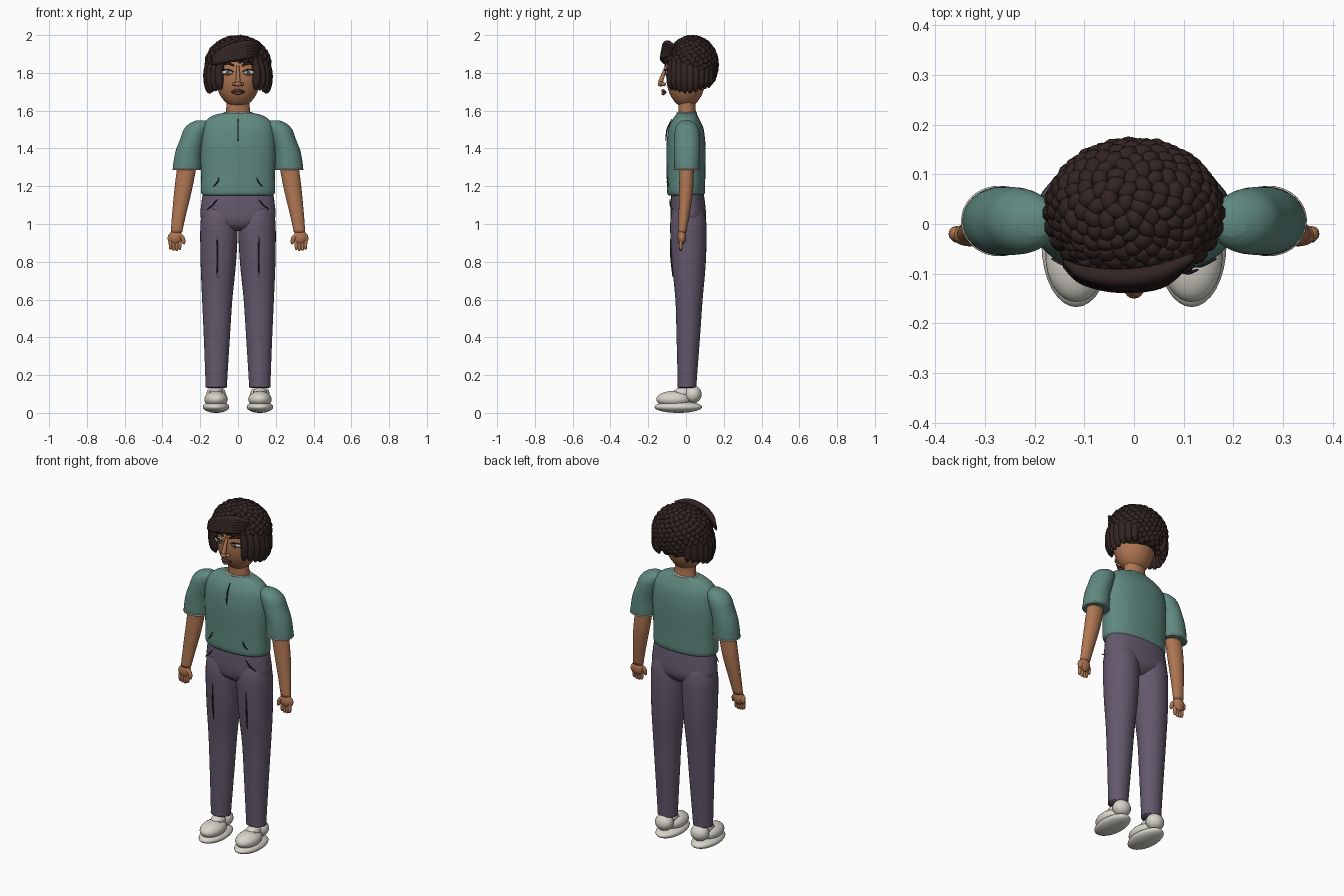
import bpy, bmesh, math, random
from mathutils import Vector, Matrix

if "Cube" in bpy.data.objects:
    bpy.data.objects.remove(bpy.data.objects["Cube"])

random.seed(4)


def material(name, rgb):
    m = bpy.data.materials.new(name)
    m.diffuse_color = (*rgb, 1)
    m.use_nodes = True
    m.node_tree.nodes["Principled BSDF"].inputs["Base Color"].default_value = m.diffuse_color
    return m


SKIN = material("skin", (.43, .18, .085))
LIP = material("lip", (.13, .05, .045))
HAIR = material("hair", (.032, .018, .016))
SHIRT = material("shirt", (.115, .25, .215))
PANTS = material("pants", (.125, .098, .15))
CREAM = material("cream", (.68, .66, .59))
DARK = material("dark_line", (.02, .02, .025))
IRIS = material("iris", (.08, .10, .09))


def finish(name, bm, mat):
    bmesh.ops.recalc_face_normals(bm, faces=bm.faces[:])
    for f in bm.faces:
        f.smooth = True
    me = bpy.data.meshes.new(name)
    bm.to_mesh(me)
    bm.free()
    me.materials.append(mat)
    ob = bpy.data.objects.new(name, me)
    bpy.context.collection.objects.link(ob)
    return ob


def spline(rows, steps):
    """Catmull-Rom through tuples of numbers."""
    v = [Vector(r) for r in rows]
    v = [v[0]] + v + [v[-1]]
    out = []
    for a, b, c, d in zip(v, v[1:], v[2:], v[3:]):
        for i in range(steps):
            t = i / steps
            out.append(.5 * (2*b + (c - a)*t + (2*a - 5*b + 4*c - d)*t*t + (3*b - a - 3*c + d)*t**3))
    return out + [v[-1]]


def skin_rings(name, rings, mat):
    bm = bmesh.new()
    loops = [[bm.verts.new(p) for p in r] for r in rings]
    for a, b in zip(loops, loops[1:]):
        for i in range(len(a)):
            j = (i + 1) % len(a)
            bm.faces.new((a[i], a[j], b[j], b[i]))
    bm.faces.new(loops[0])
    bm.faces.new(loops[-1])
    return finish(name, bm, mat)


def loft(name, rows, mat, s=1, e=2.0, n=32, steps=4):
    """Stack of level superellipses: (cx, cy, z, rx, ry)."""
    rings = []
    for cx, cy, z, rx, ry in spline(rows, steps):
        ring = []
        for i in range(n):
            a = math.tau * i / n
            c, d = math.cos(a), math.sin(a)
            ring.append((s*cx + abs(rx) * math.copysign(abs(c)**(2/e), c),
                         cy + abs(ry) * math.copysign(abs(d)**(2/e), d), z))
        rings.append(ring)
    return skin_rings(name, rings, mat)


def tube(name, rows, mat, n=8, steps=5):
    """Round tube along (x, y, z, radius)."""
    pts = spline(rows, steps)
    rings = []
    for i, p in enumerate(pts):
        d = (pts[min(i+1, len(pts)-1)] - pts[max(i-1, 0)]).to_3d().normalized()
        u = d.cross(Vector((.3, 1, .2))).normalized()
        w = d.cross(u)
        rings.append([p.to_3d() + p[3] * (u*math.cos(math.tau*k/n) + w*math.sin(math.tau*k/n)) for k in range(n)])
    return skin_rings(name, rings, mat)


def blob(name, c, r, mat, seg=24):
    bm = bmesh.new()
    bmesh.ops.create_uvsphere(bm, u_segments=seg, v_segments=seg // 2, radius=1,
                              matrix=Matrix.Translation(c) @ Matrix.Diagonal((*r, 1)))
    return finish(name, bm, mat)


# Torso, neck and head
loft("shirt_torso", [(0, 0, 1.15, .175, .085), (0, 0, 1.165, .195, .10), (0, 0, 1.25, .195, .102),
                     (0, 0, 1.4, .2, .104), (0, 0, 1.5, .192, .094), (0, 0, 1.545, .172, .076),
                     (0, .002, 1.575, .13, .058), (0, .005, 1.588, .075, .05)], SHIRT, e=2.3, n=48)
loft("neck", [(0, .01, 1.56, .067, .048), (0, .005, 1.62, .062, .045), (0, .005, 1.7, .062, .05)], SKIN)
blob("head", (0, 0, 1.785), (.12, .105, .168), SKIN, 40)
tube("collar_trim", [(.072*math.cos(a), .005+.05*math.sin(a), 1.587, .005)
                     for a in [math.tau*i/20 for i in range(21)]], CREAM, 6, 2)

# Trousers pelvis
loft("trouser_hips", [(0, .01, .965, .05, .05), (0, .01, .99, .13, .08), (0, .012, 1.03, .195, .094),
                      (0, .01, 1.1, .195, .092), (0, .008, 1.17, .185, .085)], PANTS, e=2.3, n=40)

# Face centre
tube("nose_bridge", [(0, -.105, 1.835, .008), (0, -.118, 1.80, .010), (0, -.135, 1.75, .014)], SKIN)
blob("nose_tip", (0, -.133, 1.742), (.019, .017, .014), SKIN, 16)
tube("upper_lip", [(-.034, -.105, 1.699, .003), (-.012, -.122, 1.707, .007), (0, -.124, 1.704, .006),
                   (.012, -.122, 1.707, .007), (.034, -.105, 1.699, .003)], LIP)
tube("lower_lip", [(-.028, -.106, 1.695, .003), (0, -.121, 1.690, .009), (.028, -.106, 1.695, .003)], LIP)
tube("chest_seam", [(0, -.075, 1.555, .002), (0, -.1, 1.5, .004), (0, -.106, 1.44, .002)], DARK, 6)

for s, side in ((-1, "left"), (1, "right")):
    # Eyes
    blob(f"eye_{side}", (s*.056, -.094, 1.803), (.029, .014, .013), CREAM, 16)
    blob(f"iris_{side}", (s*.054, -.106, 1.803), (.010, .005, .010), IRIS, 16)
    tube(f"eyelid_{side}", [(s*.024, -.105, 1.806, .002), (s*.055, -.112, 1.818, .004),
                            (s*.09, -.092, 1.812, .002)], DARK, 6)
    tube(f"lower_lid_{side}", [(s*.028, -.105, 1.798, .002), (s*.056, -.107, 1.789, .003),
                               (s*.086, -.09, 1.8, .002)], SKIN, 6)
    tube(f"eyebrow_{side}", [(s*.022, -.108, 1.838, .005), (s*.055, -.106, 1.85, .006),
                             (s*.092, -.083, 1.84, .003)], HAIR)
    blob(f"nostril_{side}", (s*.019, -.119, 1.740), (.012, .014, .010), SKIN, 12)

    # Sleeve and trim
    loft(f"sleeve_{side}", [(.270, .006, 1.285, .068, .062), (.271, .006, 1.295, .074, .068),
                            (.262, .006, 1.38, .07, .069), (.240, .006, 1.45, .066, .068),
                            (.222, .005, 1.5, .065, .063), (.205, .003, 1.53, .055, .048),
                            (.195, .002, 1.547, .03, .025)], SHIRT, s)
    tube(f"sleeve_trim_{side}", [(s*.271+.073*math.cos(a), .006+.067*math.sin(a), 1.29, .004)
                                 for a in [math.tau*i/20 for i in range(21)]], CREAM, 6, 2)

    # Arm and hand
    loft(f"arm_{side}", [(.262, .005, 1.36, .05, .04), (.276, .003, 1.27, .050, .038),
                         (.292, 0, 1.17, .046, .037), (.312, -.01, 1.05, .037, .029),
                         (.326, -.02, .955, .03, .021)], SKIN, s)
    blob(f"palm_{side}", (s*.33, -.022, .93), (.036, .023, .04), SKIN)
    for i in range(4):
        x = .309 + .016*i
        tip = .856 + .005*abs(i - 1.4)
        tube(f"finger_{side}_{i+1}", [(s*x, -.024, .92, .010), (s*x, -.028, .89, .010),
                                      (s*x, -.028, tip+.006, .008), (s*x, -.028, tip, .003)], SKIN)
    tube(f"thumb_{side}", [(s*.315, -.026, .945, .012), (s*.293, -.03, .925, .012),
                           (s*.288, -.033, .9, .009), (s*.289, -.033, .893, .003)], SKIN)
    blob(f"hand_edge_{side}", (s*.357, -.02, .925), (.016, .016, .026), SKIN, 12)

    # Trouser leg
    loft(f"trouser_leg_{side}", [(.1, .01, 1.08, .085, .08), (.1, .012, 1.0, .099, .096),
                                 (.104, .015, .8, .094, .09), (.110, .016, .6, .080, .072),
                                 (.112, .012, .4, .069, .062), (.115, .006, .16, .057, .05),
                                 (.115, .005, .14, .057, .05), (.115, .005, .133, .05, .044)], PANTS, s)
    tube(f"thigh_crease_{side}", [(s*.11, -.081, .94, .002), (s*.11, -.079, .83, .005),
                                  (s*.11, -.07, .72, .002)], DARK, 6)
    tube(f"pocket_line_{side}", [(s*.11, -.084, 1.13, .002), (s*.135, -.083, 1.1, .004),
                                 (s*.165, -.07, 1.075, .002)], DARK, 6)
    tube(f"shirt_crease_{side}", [(s*.1, -.098, 1.245, .002), (s*.11, -.098, 1.22, .004),
                                  (s*.128, -.092, 1.2, .002)], DARK, 6)

    # Shoe
    blob(f"shoe_sole_{side}", (s*.116, -.041, .031), (.070, .126, .031), CREAM, 32)
    blob(f"shoe_upper_{side}", (s*.116, -.065, .072), (.062, .092, .044), CREAM, 32)
    blob(f"shoe_heel_{side}", (s*.116, .036, .098), (.052, .047, .047), CREAM)
    blob(f"shoe_tongue_{side}", (s*.116, -.02, .105), (.038, .05, .03), CREAM, 16)
    tube(f"shoe_lace_{side}", [(s*.116-.036, -.05, .107, .003), (s*.116, -.055, .119, .004),
                               (s*.116+.036, -.05, .107, .003)], CREAM, 6)

    # Hanging side locks
    for i in range(9):
        a = math.radians(-52 + 13*i)
        x, y = s*.152*math.cos(a), .022 + .125*math.sin(a)
        low = 1.688 + .012*abs(i - 3.5)/2 + random.uniform(0, .008)
        tube(f"side_lock_{side}_{i+1}", [(x*.9, y, 1.88, .016), (x*1.04, y, 1.82, .023),
                                         (x*1.06, y, 1.76, .023), (x*1.02, y, low+.02, .017),
                                         (x*.97, y, low, .005)], HAIR, 10)

# Hair cap with the face and nape cut open
cap = blob("hair_cap", (0, .033, 1.845), (.157, .128, .14), HAIR, 40)
bm = bmesh.new()
bm.from_mesh(cap.data)
gone = [f for f in bm.faces if f.calc_center_median().z < 1.735
        or (f.calc_center_median().y < -.03 and f.calc_center_median().z < 1.87)]
bmesh.ops.delete(bm, geom=gone, context='FACES')
bm.to_mesh(cap.data)
bm.free()

# Tight curls spread over the dome
bm = bmesh.new()
N = 330
for i in range(N):
    h = 1 - 2*(i + .5)/N
    r, a = math.sqrt(1 - h*h), i*2.399963
    n = Vector((r*math.cos(a), r*math.sin(a), h))
    p = Vector((n.x*.162, .033 + n.y*.126, 1.843 + n.z*.142))
    side = abs(p.x) > .11 and p.z < 1.8
    if p.z < 1.745 or side or (p.y < -.02 and p.z < 1.87):
        continue
    k = random.uniform(.019, .023)
    rot = n.to_track_quat('Z', 'Y').to_matrix().to_4x4() @ Matrix.Rotation(random.random()*6, 4, 'Z')
    bmesh.ops.create_icosphere(bm, subdivisions=2, radius=1,
                               matrix=Matrix.Translation(p) @ rot @ Matrix.Diagonal((k*1.1, k*.85, k*.8, 1)))
finish("hair_curls", bm, HAIR)

# Swept fringe locks and small curls at the hairline
for i in range(6):
    t = i / 5
    tube(f"fringe_lock_{i+1}", [(.12 - .02*t, -.065 - .02*t, 1.945 - .05*t, .008),
                                (.05, -.098 - .015*t, 1.955 - .065*t, .018),
                                (-.03, -.108 - .012*t, 1.937 - .06*t, .019),
                                (-.1, -.098 - .01*t, 1.905 - .045*t, .015),
                                (-.14, -.075 - .01*t, 1.875 - .03*t, .004)], HAIR, 10)
for i in range(10):
    a = math.radians(212 + 12.5*i)
    blob(f"hairline_curl_{i+1}", (.135*math.cos(a), .005 + .113*math.sin(a), 1.872 + random.uniform(-.006, .006)),
         (.017, .016, .02), HAIR, 12)
